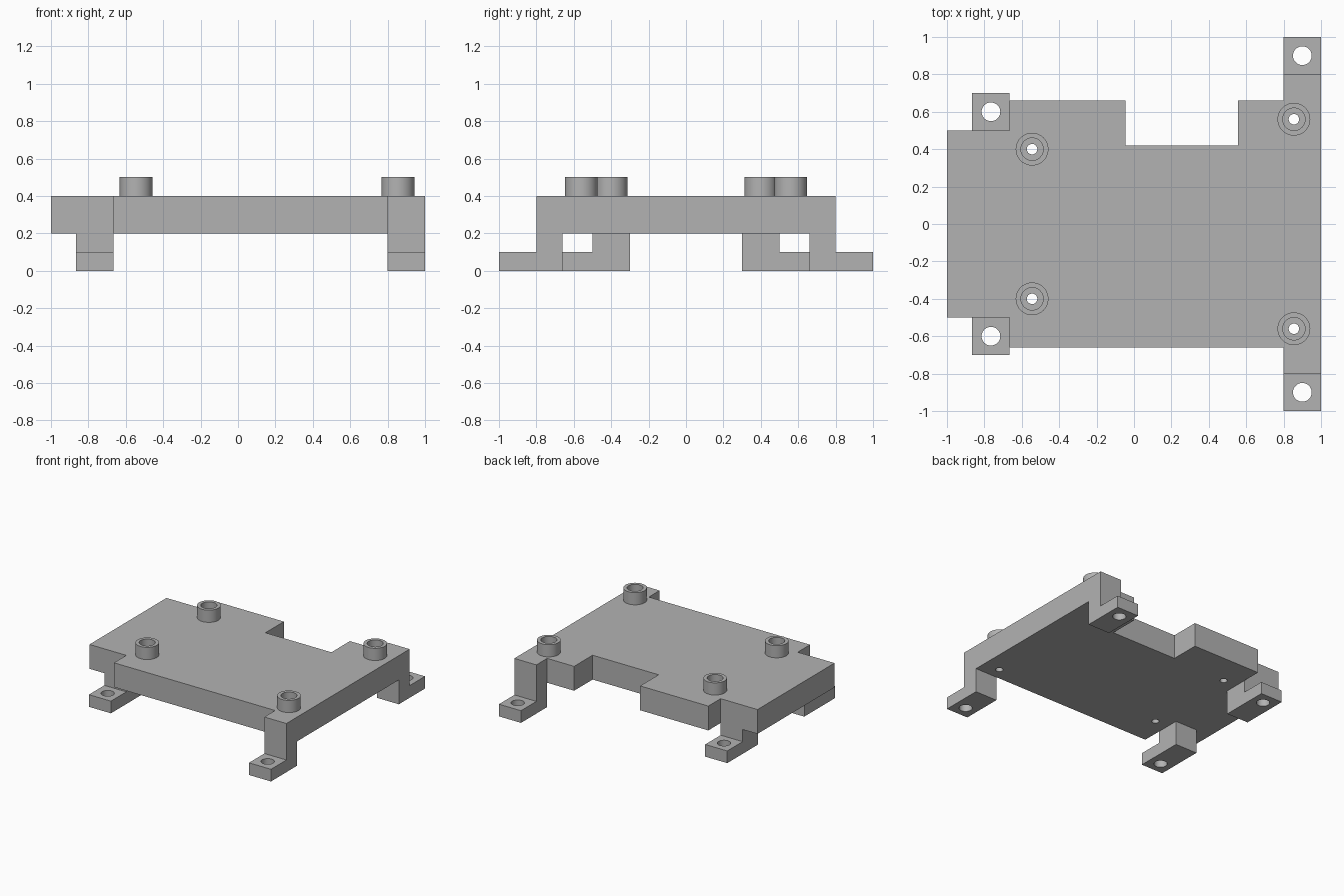
import bpy, bmesh, math

if "Cube" in bpy.data.objects:
    bpy.data.objects.remove(bpy.data.objects["Cube"])

GREY = (0.45, 0.45, 0.45, 1)
grey = bpy.data.materials.new("plain grey")
grey.use_nodes = True
grey.diffuse_color = GREY
grey.node_tree.nodes["Principled BSDF"].inputs["Base Color"].default_value = GREY


def finish(bm, name):
    bmesh.ops.recalc_face_normals(bm, faces=bm.faces)
    mesh = bpy.data.meshes.new(name)
    bm.to_mesh(mesh)
    bm.free()
    obj = bpy.data.objects.new(name, mesh)
    bpy.context.collection.objects.link(obj)
    mesh.materials.append(grey)
    return obj


def extrude(name, points, vector):
    """Solid made by pushing a flat outline along a vector."""
    bm = bmesh.new()
    face = bm.faces.new([bm.verts.new(p) for p in points])
    new = bmesh.ops.extrude_face_region(bm, geom=[face], use_keep_orig=True)["geom"]
    bmesh.ops.translate(bm, vec=vector,
                        verts=[v for v in new if isinstance(v, bmesh.types.BMVert)])
    return finish(bm, name)


def shade(obj):
    bpy.ops.object.select_all(action='DESELECT')
    obj.select_set(True)
    bpy.context.view_layer.objects.active = obj
    bpy.ops.object.shade_smooth_by_angle(angle=math.radians(30))


def drill(obj, x, y, radius):
    """Vertical through hole."""
    bpy.ops.mesh.primitive_cylinder_add(vertices=40, radius=radius, depth=2, location=(x, y, 0))
    cutter = bpy.context.object
    cutter.hide_render = True
    cutter.data.materials.append(grey)
    mod = obj.modifiers.new("hole", 'BOOLEAN')
    mod.operation, mod.solver, mod.object = 'DIFFERENCE', 'EXACT', cutter
    bpy.context.view_layer.objects.active = obj
    bpy.ops.object.modifier_apply(modifier=mod.name)
    bpy.data.objects.remove(cutter)


def lathe(name, profile, x, y):
    """Closed (radius, z) profile turned around a vertical axis."""
    bm = bmesh.new()
    verts = [bm.verts.new((r, 0, z)) for r, z in profile]
    edges = [bm.edges.new((a, b)) for a, b in zip(verts, verts[1:] + verts[:1])]
    bmesh.ops.spin(bm, geom=verts + edges, cent=(0, 0, 0), axis=(0, 0, 1),
                   angle=math.tau, steps=40, use_merge=True)
    bmesh.ops.remove_doubles(bm, verts=bm.verts, dist=0.0001)
    obj = finish(bm, name)
    obj.location = (x, y, 0)
    return obj


# Mounting plate with stepped corners and a rear notch
notch_x0, notch_x1, notch_y = -0.045, 0.555, 0.42
side = [(-1, 0.5), (-0.665, 0.5), (-0.665, 0.66)]
tab = [(0.8, 0.66), (0.8, 0.8), (1, 0.8)]
notch = [(notch_x0, 0.66), (notch_x0, notch_y), (notch_x1, notch_y), (notch_x1, 0.66)]
outline = side + notch + tab + [(x, -y) for x, y in reversed(side + tab)]
plate = extrude("plate", [(x, y, 0.2) for x, y in outline], (0, 0, 0.2))

ends = {"front": -1, "back": 1}

# Hollow standoffs over small screw holes
ring = [(0.06, 0.4), (0.06, 0.5), (0.0875, 0.5), (0.0875, 0.4)]
for end, s in ends.items():
    for hand, x, y in (("right", -0.545, 0.4), ("left", 0.855, 0.56)):
        drill(plate, x, s * y, 0.028)
        shade(lathe(f"{end}_{hand}_standoff", ring, x, s * y))
shade(plate)

# L-shaped feet: post up to the plate, drilled toe pointing outward
for end, s in ends.items():
    for hand, x, inner, post, toe in (("right", -0.865, 0.3, 0.5, 0.7),
                                      ("left", 0.8, 0.66, 0.8, 1.0)):
        shape = [(inner, 0), (toe, 0), (toe, 0.1), (post, 0.1), (post, 0.2), (inner, 0.2)]
        foot = extrude(f"{end}_{hand}_foot", [(x, s * y, z) for y, z in shape], (0.2, 0, 0))
        drill(foot, x + 0.1, s * (toe - 0.1), 0.05)
        shade(foot)
